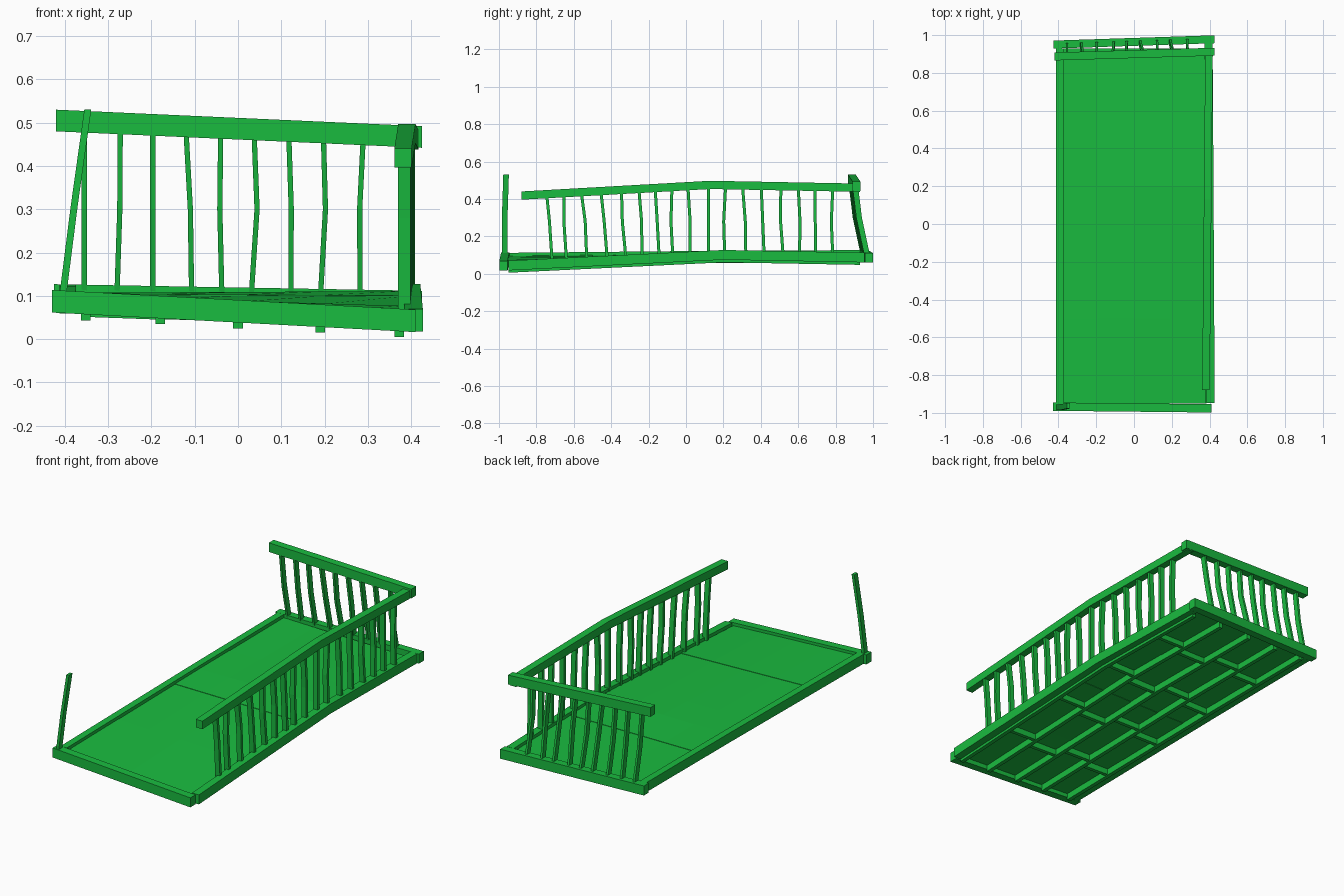
import bpy, bmesh
from mathutils import Vector

if "Cube" in bpy.data.objects:
    bpy.data.objects.remove(bpy.data.objects["Cube"])

paint = bpy.data.materials.new("green_paint")
paint.diffuse_color = (0.01, 0.5, 0.05, 1)
paint.use_nodes = True
paint.node_tree.nodes["Principled BSDF"].inputs["Base Color"].default_value = paint.diffuse_color


def bar(name, pts, a, b):
    """Rectangular bar through pts; a and b are the half-size vectors of its section."""
    a, b = Vector(a), Vector(b)
    bm = bmesh.new()
    rings = [[bm.verts.new(Vector(p) + s * a + t * b)
              for s, t in ((-1, -1), (1, -1), (1, 1), (-1, 1))] for p in pts]
    for r, q in zip(rings, rings[1:]):
        for i in range(4):
            j = (i + 1) % 4
            bm.faces.new((r[i], r[j], q[j], q[i]))
    bm.faces.new(rings[0][::-1])
    bm.faces.new(rings[-1])
    bmesh.ops.recalc_face_normals(bm, faces=bm.faces)
    mesh = bpy.data.meshes.new(name)
    bm.to_mesh(mesh)
    bm.free()
    mesh.materials.append(paint)
    ob = bpy.data.objects.new(name, mesh)
    bpy.context.collection.objects.link(ob)


def lerp(table, y):
    """Value at y on a polyline of (y, value) pairs."""
    for (y0, v0), (y1, v1) in zip(table, table[1:]):
        if y <= y1 or y1 == table[-1][0]:
            return v0 + (v1 - v0) * (y - y0) / (y1 - y0)


# Warped top surface of the base frame: heights along the left and right edges
LEFT = [(-0.97, 0.113), (0.2, 0.123), (0.97, 0.127)]
RIGHT = [(-0.97, 0.068), (0.2, 0.127), (0.97, 0.112)]


def top(x, y):
    t = (x + 0.42) / 0.84
    return lerp(LEFT, y) * (1 - t) + lerp(RIGHT, y) * t


def on_frame(x, y, drop):
    return (x, y, top(x, y) - drop)


X, Y, Z = Vector((1, 0, 0)), Vector((0, 1, 0)), Vector((0, 0, 1))

# Base frame beams
bar("front_beam", [on_frame(-0.43, -0.967, 0.026), on_frame(0.41, -0.976, 0.026)],
    Y * 0.022, Z * 0.026)
bar("back_beam", [on_frame(-0.425, 0.95, 0.026), on_frame(0.425, 0.978, 0.026)],
    Y * 0.021, Z * 0.026)
bar("right_beam", [on_frame(0.406, -0.948, 0.026), on_frame(0.4, 0.2, 0.026),
                   on_frame(0.395, 0.955, 0.026)], X * 0.021, Z * 0.026)
bar("left_beam", [on_frame(-0.393, -0.945, 0.026), on_frame(-0.393, 0.2, 0.026),
                  on_frame(-0.393, 0.93, 0.026)], X * 0.019, Z * 0.026)

# Deck sheets, each a hair higher or lower than its neighbour
cuts = [-0.95, -0.5, -0.01, 0.46, 0.93]
for i, (y0, y1) in enumerate(zip(cuts, cuts[1:])):
    bm_pts = []
    drop = 0.016 + 0.002 * (i % 2)
    strips = 4
    w = 0.76 / strips
    ys = [y0, 0.2, y1] if y0 < 0.2 < y1 else [y0, y1]
    bm = bmesh.new()
    rows = [[bm.verts.new(on_frame(-0.38 + k * w, y, drop + d)) for k in range(strips + 1)]
            for d in (0,) for y in ys]
    for r, q in zip(rows, rows[1:]):
        for k in range(strips):
            bm.faces.new((r[k], r[k + 1], q[k + 1], q[k]))
    mesh = bpy.data.meshes.new("deck_sheet")
    bm.to_mesh(mesh)
    bm.free()
    mesh.materials.append(paint)
    sheet = bpy.data.objects.new("deck_sheet", mesh)
    bpy.context.collection.objects.link(sheet)
    solid = sheet.modifiers.new("thickness", 'SOLIDIFY')
    solid.thickness = 0.014
    solid.offset = -1

# Joists below the deck and the short blocking between them
joists = [-0.352, -0.18, 0.0, 0.19, 0.372]
for x in joists:
    bar("joist", [on_frame(x, y, 0.046) for y in (-0.95, 0.2, 0.93)], X * 0.011, Z * 0.02)
for i, (x0, x1) in enumerate(zip(joists, joists[1:])):
    for k in range(4):
        y = -0.6 + 0.4 * k + (0.03 if i % 2 else -0.03)
        bar("blocking", [on_frame(x0, y, 0.044), on_frame(x1, y, 0.044)], Y * 0.01, Z * 0.018)

# Upper rails
bar("back_rail", [(-0.42, 0.887, 0.505), (0.425, 0.912, 0.467)], Y * 0.021, Z * 0.025)
RAIL = [(-0.88, 0.418), (0.13, 0.475), (0.93, 0.46)]
bar("right_rail", [(0.381 + 0.009 * (y + 0.88), y, z) for y, z in RAIL], X * 0.02, Z * 0.022)

# Back balusters leaning inwards: (bottom x, bend x, top x)
for x0, xm, x1 in [(-0.355, -0.355, -0.355), (-0.28, -0.273, -0.272), (-0.197, -0.197, -0.197),
                   (-0.107, -0.11, -0.12), (-0.037, -0.042, -0.04), (0.03, 0.044, 0.037),
                   (0.122, 0.123, 0.117), (0.19, 0.202, 0.197), (0.282, 0.281, 0.29)]:
    y = 0.962 + 0.03 * x0
    bar("back_baluster", [(x0, y, 0.09), (xm, y - 0.045, 0.3), (x1, y - 0.067, 0.48)],
        X * 0.006, Y * 0.015)

# Right balusters: (bottom y, top y)
for i, (y0, y1) in enumerate([(-0.715, -0.745), (-0.638, -0.652), (-0.53, -0.56), (-0.42, -0.455),
                              (-0.32, -0.345), (-0.235, -0.252), (-0.143, -0.165),
                              (-0.07, -0.075), (0.022, 0.01), (0.12, 0.12), (0.207, 0.212),
                              (0.32, 0.302), (0.418, 0.402), (0.52, 0.507), (0.607, 0.6),
                              (0.692, 0.69), (0.785, 0.785)]):
    x = 0.384 + 0.007 * (y0 + 0.7)
    bend = (0, -0.008, 0.006)[i % 3]
    bar("right_baluster", [(x, y0, top(x, y0) - 0.03), (x, (y0 + y1) / 2 + bend, 0.28),
                           (x, y1, lerp(RAIL, y1))], X * 0.014, Y * 0.008)

# Lone leaning post at the front left corner
bar("corner_post", [(-0.406, -0.97, 0.09), (-0.378, -0.969, 0.31), (-0.347, -0.962, 0.53)],
    X * 0.008, Y * 0.015)
